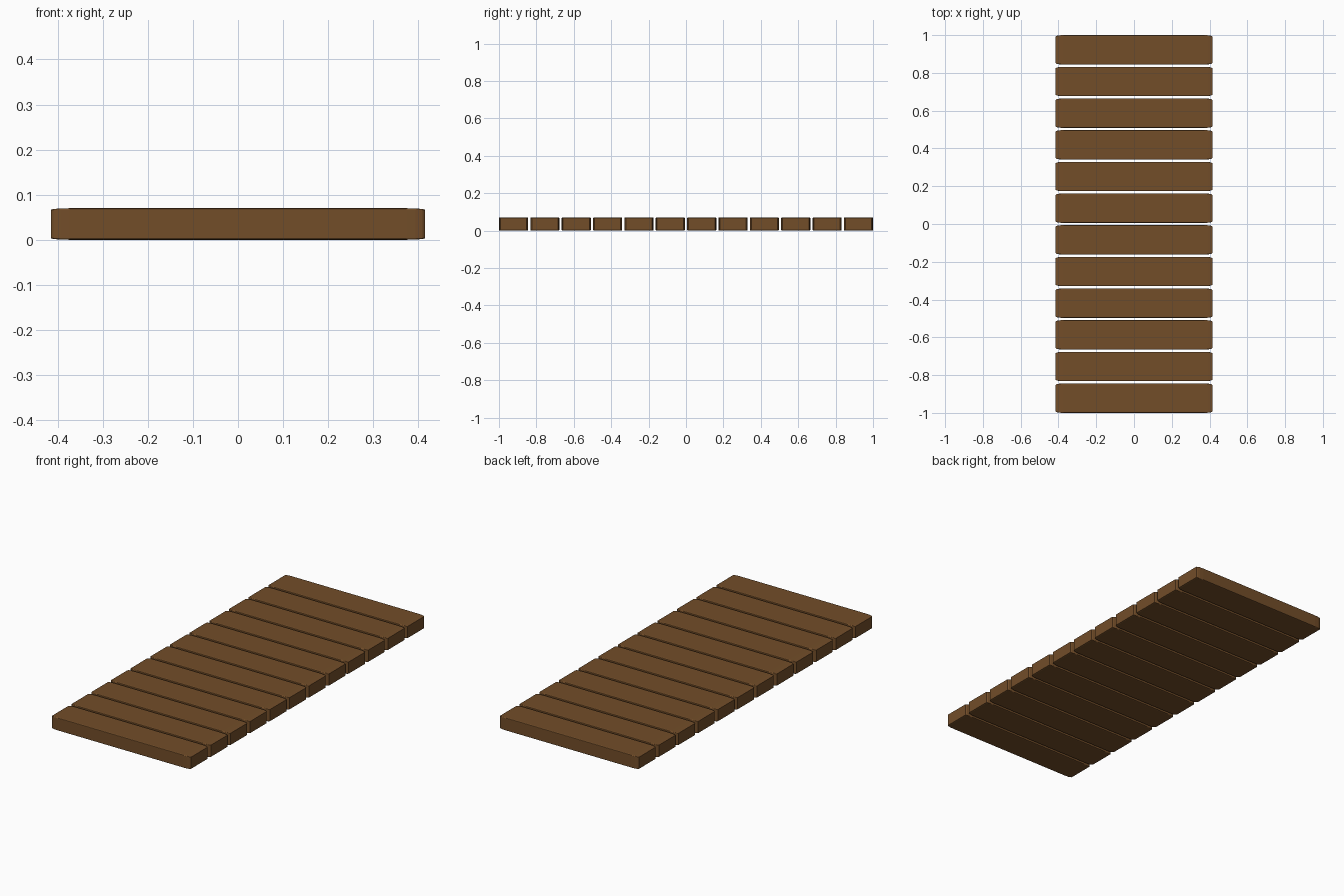
import bpy

if "Cube" in bpy.data.objects:
    bpy.data.objects.remove(bpy.data.objects["Cube"])

COUNT = 12
WIDTH, DEPTH, HEIGHT = 0.83, 0.156, 0.07
PITCH = (2.0 - DEPTH) / (COUNT - 1)

wood = bpy.data.materials.new("brown_wood")
wood.diffuse_color = (0.17, 0.075, 0.022, 1)
wood.use_nodes = True
wood.node_tree.nodes["Principled BSDF"].inputs["Base Color"].default_value = wood.diffuse_color


# one plank: unit cube with rounded edges, stretched so the rounding is long at the ends
def plank(index):
    y = -1.0 + DEPTH / 2 + index * PITCH
    bpy.ops.mesh.primitive_cube_add(size=1, location=(0, y, HEIGHT / 2))
    ob = bpy.context.object
    ob.name = f"plank_{index + 1:02d}"
    ob.scale = (WIDTH, DEPTH, HEIGHT)
    bevel = ob.modifiers.new("rounded_edges", 'BEVEL')
    bevel.width = 0.05
    bevel.segments = 3
    ob.data.materials.append(wood)


# row of planks forming the walkway
for i in range(COUNT):
    plank(i)
